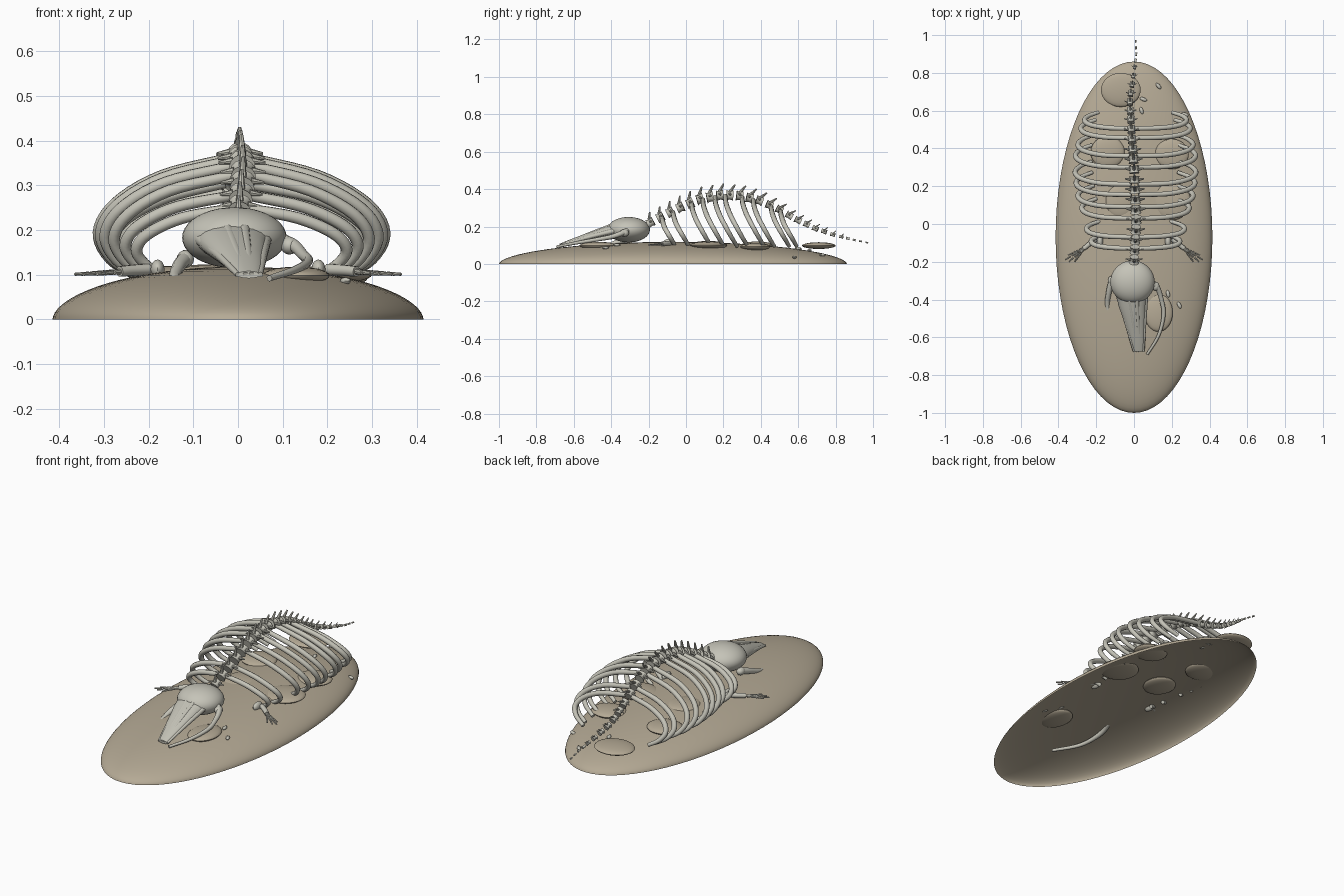
import bpy, bmesh, math, random
from mathutils import Vector, Matrix

if "Cube" in bpy.data.objects:
    bpy.data.objects.remove(bpy.data.objects["Cube"])

random.seed(4)


def material(name, rgb):
    m = bpy.data.materials.new(name)
    m.diffuse_color = (*rgb, 1)
    m.use_nodes = True
    m.node_tree.nodes["Principled BSDF"].inputs["Base Color"].default_value = m.diffuse_color
    return m


BONE = material("bone", (0.56, 0.55, 0.48))
SAND = material("sand", (0.46, 0.40, 0.30))


def finish(name, bm, mat):
    bmesh.ops.recalc_face_normals(bm, faces=bm.faces[:])
    me = bpy.data.meshes.new(name)
    bm.to_mesh(me)
    bm.free()
    me.materials.append(mat)
    ob = bpy.data.objects.new(name, me)
    bpy.context.collection.objects.link(ob)
    bpy.ops.object.select_all(action='DESELECT')
    ob.select_set(True)
    bpy.context.view_layer.objects.active = ob
    bpy.ops.object.shade_smooth_by_angle(angle=math.radians(40))
    return ob


def smooth_path(pts, n=6):
    """Catmull-Rom samples of a list of tuples."""
    p = [Vector(q) for q in pts]
    p = [2 * p[0] - p[1]] + p + [2 * p[-1] - p[-2]]
    out = []
    for a, b, c, d in zip(p, p[1:], p[2:], p[3:]):
        for i in range(n):
            t = i / n
            out.append(0.5 * (2 * b + (c - a) * t + (2 * a - 5 * b + 4 * c - d) * t * t
                              + (3 * b - a - 3 * c + d) * t ** 3))
    return out + [p[-2]]


def tube(bm, pts, r0, r1, sides=10, n=6, mid=None):
    """Tapered round bone along a smooth path."""
    path = smooth_path(pts, n)
    rings = []
    side = None
    for i, c in enumerate(path):
        tan = (path[min(i + 1, len(path) - 1)] - path[max(i - 1, 0)]).normalized()
        if side is None:
            side = tan.orthogonal()
        side = (side - tan * side.dot(tan)).normalized()
        up = tan.cross(side)
        t = i / (len(path) - 1)
        r = r0 + (r1 - r0) * t
        if mid:
            r += (mid - (r0 + r1) / 2) * 4 * t * (1 - t)
        rings.append([bm.verts.new(c + r * (side * math.cos(a) + up * math.sin(a)))
                      for a in (2 * math.pi * k / sides for k in range(sides))])
    for a, b in zip(rings, rings[1:]):
        for k in range(sides):
            bm.faces.new((a[k], a[k - 1], b[k - 1], b[k]))
    bm.faces.new(rings[0])
    bm.faces.new(rings[-1])


def ball(bm, c, r, u=24, v=14, rot=0):
    m = Matrix.Translation(c) @ Matrix.Rotation(rot, 4, 'Z') @ Matrix.Diagonal((*r, 1))
    bmesh.ops.create_uvsphere(bm, u_segments=u, v_segments=v, radius=1, matrix=m)


def lerp(table, x):
    for a, b in zip(table, table[1:]):
        if x <= b[0]:
            t = (x - a[0]) / (b[0] - a[0])
            return a[1] + (b[1] - a[1]) * t
    return table[-1][1]


def ground(x, y):
    r2 = (x / 0.415) ** 2 + ((y + 0.07) / 0.93) ** 2
    return 0.118 * max(0, 1 - r2) ** 0.55


# sand mound: open domed shell
bm = bmesh.new()
N, R = 72, 20
rings = []
for j in range(1, R + 1):
    r = math.sin(j / R * math.pi / 2)
    ring = []
    for k in range(N):
        a = 2 * math.pi * k / N
        x, y = 0.415 * r * math.cos(a), -0.07 + 0.93 * r * math.sin(a)
        ring.append(bm.verts.new((x, y, ground(x, y) if j < R else 0)))
    rings.append(ring)
top = bm.verts.new((0, -0.07, 0.118))
for k in range(N):
    bm.faces.new((top, rings[0][k - 1], rings[0][k]))
    for a, b in zip(rings, rings[1:]):
        bm.faces.new((a[k - 1], b[k - 1], b[k], a[k]))
finish("sand_mound", bm, SAND)

# low sand drifts
bm = bmesh.new()
for x, y, z, rx, ry, rz in [(-0.07, 0.71, 0.098, 0.105, 0.09, 0.018), (0.2, 0.37, 0.092, 0.09, 0.08, 0.02),
                            (0.13, -0.47, 0.098, 0.075, 0.1, 0.02), (0.2, 0.12, 0.1, 0.1, 0.1, 0.02),
                            (-0.07, 0.12, 0.105, 0.08, 0.09, 0.018), (-0.14, 0.38, 0.1, 0.09, 0.085, 0.02)]:
    ball(bm, (x, y, z), (rx, ry, rz), 32, 14)
finish("sand_drifts", bm, SAND)

# scattered bone fragments
bm = bmesh.new()
for x, y in [(0.13, 0.73), (0.04, 0.6), (0.27, 0.58), (0.24, -0.43), (0.18, -0.37), (0.05, 0.66)]:
    ball(bm, (x, y, ground(x, y) + 0.004), (0.01, 0.02, 0.008), 10, 6, random.uniform(0, 3))
finish("bone_fragments", bm, BONE)

# spine height, sideways wander and size along y
HEIGHT = [(-0.2, 0.215), (-0.135, 0.25), (-0.03, 0.302), (0.07, 0.345), (0.19, 0.368), (0.29, 0.364),
          (0.39, 0.34), (0.49, 0.295), (0.585, 0.24), (0.69, 0.19), (0.79, 0.155), (0.9, 0.128), (1.0, 0.107)]
DRIFT = [(-0.2, 0.0), (0.0, 0.012), (0.3, 0.0), (0.5, -0.014), (0.66, -0.022), (0.8, 0.0), (0.9, 0.012), (1.0, 0.008)]
SIZE = [(-0.2, 0.025), (0.1, 0.03), (0.35, 0.027), (0.55, 0.02), (0.75, 0.013), (0.9, 0.006), (1.0, 0.004)]


def spine(y):
    return Vector((lerp(DRIFT, y), y, lerp(HEIGHT, y)))


# vertebrae with dorsal spines and side processes
bm = bmesh.new()
y = -0.19
while y < 0.998:
    c, r = spine(y), lerp(SIZE, y)
    d = (spine(min(y + 0.03, 1)) - spine(y - 0.03)).normalized()
    h = min(0.018, r * 0.8 + 0.003)
    tube(bm, [c - d * h, c, c + d * h], r, r, 14, 3, mid=r * 0.8)
    if y < 0.85:
        up = Vector((0, -d.z, d.y)).normalized()
        lean = (up + d * 0.35).normalized()
        tube(bm, [c + up * r * 0.7, c + lean * r * 1.5, c + lean * (r * 2.2) + d * r * 0.2],
             r * 0.33, r * 0.14, 8, 3)
        for s in (-1, 1):
            tube(bm, [c + Vector((s * r * 0.7, 0, 0.3 * r)), c + Vector((s * r * 1.75, 0.006, 0.15 * r))],
                 r * 0.28, r * 0.12, 8, 3)
    y += 0.053 if y < 0.55 else 0.0465 if y < 0.8 else 0.034
finish("vertebrae", bm, BONE)

# rib pairs: spine y and greatest half width
RIBS = [(-0.13, 0.235), (-0.07, 0.26), (0.03, 0.285), (0.09, 0.305), (0.155, 0.315), (0.21, 0.32),
        (0.3, 0.318), (0.36, 0.305), (0.455, 0.29), (0.505, 0.27)]
bm = bmesh.new()
for y, w in RIBS:
    c = spine(y)
    sweep = 0.045 + 0.4 * (c.z - 0.2)
    for s in (-1, 1):
        ww = w + s * 0.008
        zm = 0.11 + 0.33 * (c.z - 0.11)
        tz = c.z - 0.11
        pts = [(c.x + s * 0.018, y, c.z - 0.005),
               (s * ww * 0.55, y + 0.005, 0.11 + 0.82 * tz),
               (s * ww * 0.88, y + sweep * 0.25, 0.11 + 0.58 * tz),
               (s * ww, y + sweep * 0.55, zm),
               (s * ww * 0.92, y + sweep * 0.85, 0.112 + 0.09 * tz),
               (s * ww * 0.72, y + sweep * 1.08, 0.095)]
        tube(bm, pts, 0.012, 0.010, 10, 5, mid=0.0135)
finish("ribs", bm, BONE)

# skull dome
bm = bmesh.new()
ball(bm, (-0.008, -0.307, 0.183), (0.117, 0.114, 0.068), 36, 20)
finish("skull", bm, BONE)

# rostrum: tapered wedge, flat oval sections (y, x, z, half width, half height)
bm = bmesh.new()
prev = None
for y, x, z, w, h in [(-0.36, -0.012, 0.178, 0.084, 0.045), (-0.43, -0.01, 0.167, 0.073, 0.036),
                      (-0.53, 0.005, 0.139, 0.053, 0.025), (-0.62, 0.018, 0.115, 0.037, 0.016),
                      (-0.675, 0.024, 0.1, 0.026, 0.008)]:
    ring = [bm.verts.new((x + w * math.cos(a), y, z + h * math.sin(a)))
            for a in (2 * math.pi * k / 20 for k in range(20))]
    if prev:
        for k in range(20):
            bm.faces.new((prev[k - 1], prev[k], ring[k], ring[k - 1]))
    else:
        bm.faces.new(ring)
    prev = ring
bm.faces.new(prev)
finish("rostrum", bm, BONE)

# long ridges on the snout
bm = bmesh.new()
for x0, x1, z in [(-0.085, 0.0, 0.18), (-0.028, 0.017, 0.212), (0.012, 0.03, 0.212), (0.062, 0.05, 0.18)]:
    tube(bm, [(x0, -0.37, z), ((x0 + x1) / 2, -0.52, (z + 0.1) / 2 + 0.003), (x1, -0.675, 0.1)], 0.014, 0.006, 10)
finish("snout_ridges", bm, BONE)

# lower jaws: right one lies loose, left one is mostly buried
bm = bmesh.new()
tube(bm, [(0.09, -0.31, 0.18), (0.125, -0.34, 0.165), (0.145, -0.40, 0.145), (0.157, -0.48, 0.13),
          (0.13, -0.59, 0.112), (0.07, -0.69, 0.092)], 0.016, 0.007, 10)
ball(bm, (0.115, -0.33, 0.165), (0.02, 0.025, 0.02), 14, 8)
finish("right_jaw", bm, BONE)
bm = bmesh.new()
tube(bm, [(-0.115, -0.29, 0.14), (-0.133, -0.36, 0.118), (-0.14, -0.44, 0.09), (-0.11, -0.56, 0.068),
          (-0.02, -0.68, 0.055)], 0.017, 0.008, 10)
ball(bm, (-0.118, -0.30, 0.135), (0.02, 0.025, 0.02), 14, 8)
finish("left_jaw", bm, BONE)

# flippers: shoulder, arm and spread fingers
for s, name in ((-1, "left_flipper"), (1, "right_flipper")):
    bm = bmesh.new()
    ball(bm, (s * 0.18, -0.09, 0.112), (0.016, 0.035, 0.022), 14, 8)
    tube(bm, [(s * 0.2, -0.08, 0.112), (s * 0.235, -0.105, 0.11), (s * 0.265, -0.13, 0.107)], 0.013, 0.012, 10)
    for ex, ey in [(0.365, -0.19), (0.345, -0.2), (0.315, -0.2), (0.35, -0.165)]:
        a, b = Vector((s * 0.262, -0.127, 0.107)), Vector((s * ex, ey, 0.101))
        for t in (0, 0.36, 0.7):
            tube(bm, [a.lerp(b, t), a.lerp(b, t + 0.3)], 0.0065 - 0.003 * t, 0.0055 - 0.003 * t, 8, 4)
    finish(name, bm, BONE)
